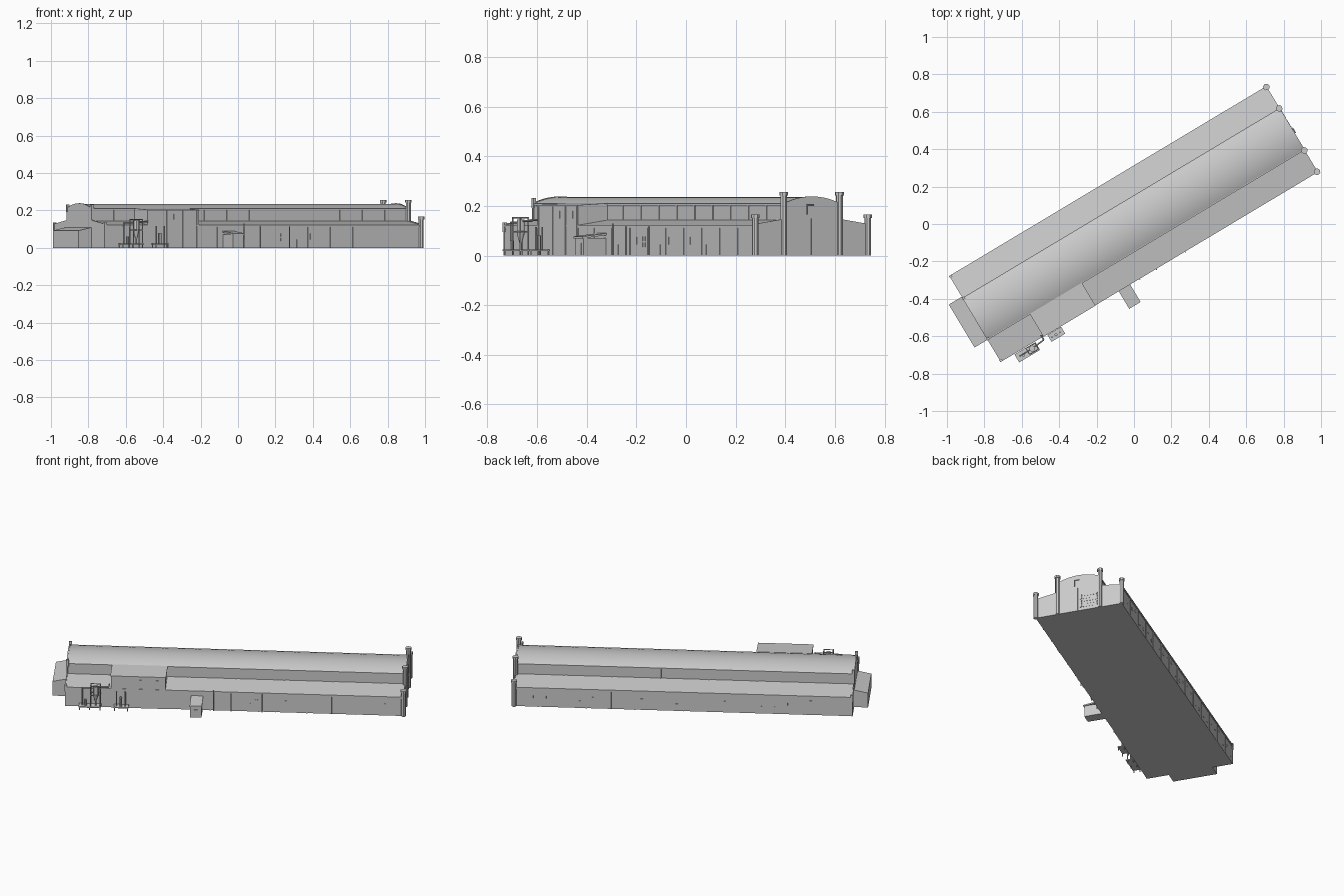
import bpy, bmesh, math, random
from mathutils import Matrix, Vector

if "Cube" in bpy.data.objects:
    bpy.data.objects.remove(bpy.data.objects["Cube"])

random.seed(4)
# Everything is modelled in building axes (u along, v across), then turned into place
PLACE = Matrix.Translation((-0.002, 0, 0)) @ Matrix.Rotation(math.radians(30.9), 4, 'Z')


def finish(name, bm, smooth=False):
    bmesh.ops.recalc_face_normals(bm, faces=bm.faces)
    me = bpy.data.meshes.new(name)
    bm.to_mesh(me)
    bm.free()
    ob = bpy.data.objects.new(name, me)
    ob.matrix_world = PLACE
    bpy.context.collection.objects.link(ob)
    if smooth:
        bpy.ops.object.select_all(action='DESELECT')
        ob.select_set(True)
        bpy.context.view_layer.objects.active = ob
        bpy.ops.object.shade_smooth_by_angle(angle=math.radians(30))
    return ob


def boxes(name, items):
    """One object from (u0, u1, v0, v1, z0, z1) boxes."""
    bm = bmesh.new()
    for u0, u1, v0, v1, z0, z1 in items:
        m = Matrix.Translation(((u0 + u1) / 2, (v0 + v1) / 2, (z0 + z1) / 2))
        bmesh.ops.create_cube(bm, size=1, matrix=m @ Matrix.Diagonal((u1 - u0, v1 - v0, z1 - z0, 1)))
    return finish(name, bm)


def prism(name, profile, u0, u1, smooth=False):
    """Extrude a (v, z) profile along the building."""
    bm = bmesh.new()
    f = bm.faces.new([bm.verts.new((u0, v, z)) for v, z in profile])
    ext = bmesh.ops.extrude_face_region(bm, geom=[f])['geom']
    bmesh.ops.translate(bm, vec=(u1 - u0, 0, 0), verts=[g for g in ext if isinstance(g, bmesh.types.BMVert)])
    return finish(name, bm, smooth)


def rods(name, items, sides=8):
    """One object from (start, end, radius, end radius) round rods."""
    bm = bmesh.new()
    for a, b, r0, r1 in items:
        a, b = Vector(a), Vector(b)
        rot = (b - a).to_track_quat('Z', 'Y').to_matrix().to_4x4()
        bmesh.ops.create_cone(bm, cap_ends=True, segments=sides, radius1=r0, radius2=r1,
                              depth=(b - a).length, matrix=Matrix.Translation((a + b) / 2) @ rot)
    return finish(name, bm, True)


def vault(half, eave, rise, n=20):
    r = (half * half + rise * rise) / (2 * rise)
    pts = []
    for i in range(n + 1):
        v = half - 2 * half * i / n
        pts.append((v, eave + math.sqrt(r * r - v * v) - (r - rise)))
    return pts


L, NV, AV = 0.985, 0.127, 0.264
BLK0, BLK1 = -0.72, -0.402

# Nave walls and barrel roof
prism("nave", [(-NV, 0), (-NV, 0.208), (NV, 0.208), (NV, 0)], -L, L)
prism("nave_roof", vault(NV + 0.004, 0.207, 0.028), -L, L, True)
for u, name in ((-L - 0.004, "west_gable"), (L - 0.004, "east_gable")):
    prism(name, [(NV + 0.004, 0), *vault(NV + 0.004, 0.210, 0.028), (-NV - 0.004, 0)], u, u + 0.008)

# Aisles with lean-to roofs
for s, side in ((-1, "front"), (1, "back")):
    prism(side + "_aisle", [(s * NV, 0), (s * NV, 0.138), (s * AV, 0.118), (s * AV, 0)], -L, L)
    prism(side + "_aisle_roof", [(s * NV, 0.138), (s * NV, 0.143), (s * (AV + 0.004), 0.122),
                                 (s * (AV + 0.004), 0.117)], -L, L)
    for u, end in ((-L - 0.003, "west"), (L - 0.003, "east")):
        prism(f"{side}_aisle_{end}_wall", [(s * NV, 0), (s * NV, 0.148), (s * (AV + 0.002), 0.127),
                                           (s * (AV + 0.002), 0)], u, u + 0.006)

# Tall block replacing part of the front aisle
prism("tall_block", [(-NV, 0), (-NV, 0.208), (-AV - 0.003, 0.199), (-AV - 0.003, 0)], BLK0, BLK1)
prism("tall_block_roof", [(-NV, 0.207), (-NV, 0.211), (-AV - 0.006, 0.203), (-AV - 0.006, 0.198)],
      BLK0 - 0.003, BLK1 + 0.003)

# Corner posts with caps, and small upstands at the west end
posts = []
for s in (-1, 1):
    for v, h in ((NV + 0.004, 0.256), (AV, 0.166)):
        posts += [((L, s * v, 0), (L, s * v, h - 0.012), 0.014, 0.014),
                  ((L, s * v, h - 0.014), (L, s * v, h), 0.018, 0.018)]
rods("east_posts", posts)
boxes("west_upstands", [(-L - 0.006, -L + 0.01, s * v - 0.006, s * v + 0.006, h - 0.04, h)
                        for s in (-1, 1) for v, h in ((NV, 0.232), (AV - 0.002, 0.134))])

# West annex: lean-to against the end wall
bm = bmesh.new()
bmesh.ops.create_cube(bm, size=1, matrix=Matrix.Translation((-1.026, 0.004, 0.055)) @ Matrix.Diagonal((0.086, 0.268, 0.11, 1)))
for v in bm.verts:
    if v.co.z > 0.05 and v.co.x < -1.03:
        v.co.z = 0.092
finish("west_annex", bm)

# Porch on the front with a sloping roof slab
boxes("porch", [(-0.25, -0.185, -0.371, -AV, 0, 0.07)])
bm = bmesh.new()
bmesh.ops.create_cube(bm, size=1, matrix=Matrix.Translation((-0.2175, -0.32, 0.073)) @ Matrix.Diagonal((0.071, 0.114, 0.008, 1)))
for v in bm.verts:
    if v.co.y > -0.3:
        v.co.z += 0.013
finish("porch_roof", bm)
boxes("porch_door", [(-0.235, -0.2, -0.3725, -0.37, 0, 0.05)])

# Pilasters and bands dividing the bays
N = 14
step = 2 * L / N
us = [-L + step * i for i in range(1, N)]
pil, cler, bands = [], [], []
for s in (-1, 1):
    out = lambda a, d: tuple(sorted((s * a, s * (a + d))))
    for u in us:
        blocked = s < 0 and BLK0 < u < BLK1
        if not blocked:
            pil.append((u - 0.004, u + 0.004, *out(AV - 0.001, 0.004), 0, 0.117))
            cler.append((u - 0.004, u + 0.004, *out(NV - 0.001, 0.004), 0.135, 0.208))
    spans = ((-L, BLK0), (BLK1, L)) if s < 0 else ((-L, L),)
    for a, b in spans:
        bands += [(a, b, *out(NV - 0.001, 0.005), 0.202, 0.209),
                  (a, b, *out(AV - 0.001, 0.004), 0.110, 0.118)]
boxes("aisle_pilasters", pil)
boxes("clerestory_pilasters", cler)
boxes("wall_bands", bands)
boxes("tall_block_pilasters", [(u - 0.003, u + 0.003, -AV - 0.006, -AV, 0, 0.198)
                               for u in (-0.71, -0.6, -0.5, -0.412)])

# Small windows, doors and vents along both walls
wins = []
for i in range(N):
    u = -L + step * (i + 0.5)
    for k in (-0.035, 0.03):
        z = random.choice((0.03, 0.055, 0.075))
        wins.append((u + k - 0.007, u + k + 0.007, AV, AV + 0.0015, z, z + 0.016))
for u in (-0.04, 0.05, 0.3, 0.47, 0.66, 0.75, 0.88):
    wins.append((u - 0.006, u + 0.006, -AV - 0.0015, -AV, 0.045, 0.075))
for i in range(3):
    for j in range(2):
        wins.append((0.09 + i * 0.02, 0.103 + i * 0.02, -AV - 0.0015, -AV, 0.035 + j * 0.024, 0.052 + j * 0.024))
for u in (-0.67, -0.55, -0.45):
    wins.append((u - 0.008, u + 0.008, -AV - 0.0045, -AV, 0.15, 0.18))
boxes("windows", wins)
boxes("doors", [(u, u + 0.03, -AV - 0.002, -AV, 0, 0.045) for u in (-0.12, 0.21, 0.57)])

# East end: square window grid and downpipe
boxes("east_window_grid", [(L + 0.003, L + 0.0055, 0.008 + 0.019 * i, 0.02 + 0.019 * i, 0.02 + 0.018 * j, 0.031 + 0.018 * j)
                           for i in range(6) for j in range(5)])
E = L + 0.008
rods("east_pipes", [((E, -0.005, 0), (E, -0.005, 0.15), 0.002, 0.002),
                    ((E, -0.025, 0.165), (E, -0.025, 0.205), 0.003, 0.003),
                    ((E, -0.027, 0.205), (E, 0.005, 0.205), 0.003, 0.003)])

# Downpipes on the front wall
rods("front_downpipes", [((u, -AV - 0.007, 0), (u, -AV - 0.007, h), 0.003, 0.003)
                         for u, h in ((-0.123, 0.13), (-0.02, 0.117), (0.16, 0.117))])

# Dust collector: pad, hoppers and frame
F0, F1 = -0.315, -0.272
boxes("equipment_pads", [(-0.905, -0.775, F0 - 0.006, F1, 0.018, 0.024), (-0.70, -0.615, F0, F1, 0.018, 0.024)])
legs = [((u, v, 0), (u, v, 0.022), 0.003, 0.003) for u in (-0.9, -0.84, -0.78, -0.695, -0.62) for v in (F0 + 0.003, F1 - 0.003)]
legs += [((u, v, 0.02), (u, v, 0.155), 0.003, 0.003) for u in (-0.835, -0.78) for v in (F0 + 0.002, F1 - 0.003)]
for z in (0.095, 0.152):
    legs += [((-0.837, v, z), (-0.778, v, z), 0.003, 0.003) for v in (F0 + 0.002, F1 - 0.003)]
    legs += [((u, F0, z), (u, F1, z), 0.003, 0.003) for u in (-0.835, -0.78)]
rods("equipment_frame", legs, 6)
rods("collector_hoppers", [
    ((-0.807, -0.293, 0.09), (-0.807, -0.293, 0.145), 0.016, 0.016),
    ((-0.807, -0.293, 0.05), (-0.807, -0.293, 0.09), 0.005, 0.016),
    ((-0.807, -0.293, 0.02), (-0.807, -0.293, 0.05), 0.005, 0.005)], 12)
rods("equipment_pipes", [
    ((-0.885, -0.293, 0.02), (-0.885, -0.293, 0.135), 0.004, 0.004),
    ((-0.865, -0.30, 0.02), (-0.865, -0.30, 0.06), 0.008, 0.008),
    ((-0.885, -0.293, 0.133), (-0.807, -0.293, 0.133), 0.004, 0.004),
    ((-0.807, -0.293, 0.14), (-0.73, -0.285, 0.14), 0.004, 0.004),
    ((-0.73, -0.285, 0.143), (-0.73, -0.255, 0.143), 0.004, 0.004),
    ((-0.685, -0.295, 0.02), (-0.685, -0.295, 0.115), 0.004, 0.004),
    ((-0.66, -0.295, 0.02), (-0.66, -0.295, 0.08), 0.008, 0.008),
    ((-0.635, -0.295, 0.02), (-0.635, -0.295, 0.115), 0.004, 0.004)])
